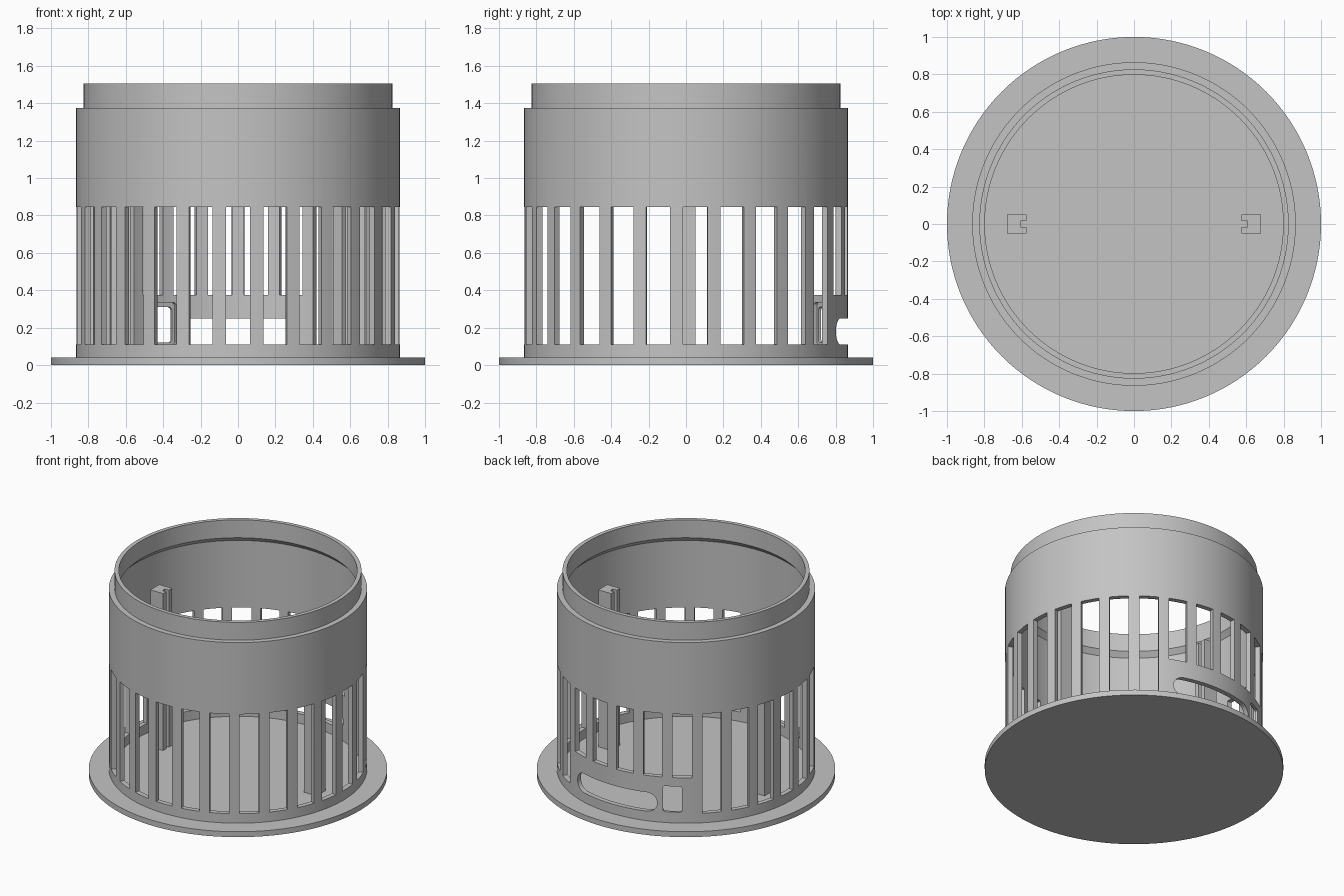
import bpy, bmesh, math
from mathutils import Matrix, Vector

cube = bpy.data.objects.get("Cube")
if cube:
    bpy.data.objects.remove(cube, do_unlink=True)

GREY = (0.55, 0.55, 0.55, 1.0)
mat = bpy.data.materials.new("plain_grey")
mat.use_nodes = True
mat.diffuse_color = GREY
mat.node_tree.nodes["Principled BSDF"].inputs["Base Color"].default_value = GREY


def make_object(name, bm):
    bmesh.ops.recalc_face_normals(bm, faces=bm.faces)
    mesh = bpy.data.meshes.new(name)
    bm.to_mesh(mesh)
    bm.free()
    obj = bpy.data.objects.new(name, mesh)
    obj.data.materials.append(mat)
    bpy.context.collection.objects.link(obj)
    return obj


def activate(obj):
    bpy.ops.object.select_all(action="DESELECT")
    obj.select_set(True)
    bpy.context.view_layer.objects.active = obj


def extrude(bm, points, direction):
    """Closed prism from a flat outline; returns its vertices."""
    face = bm.faces.new([bm.verts.new(p) for p in points])
    moved = bmesh.ops.extrude_face_region(bm, geom=[face], use_keep_orig=True)["geom"]
    top = [v for v in moved if isinstance(v, bmesh.types.BMVert)]
    bmesh.ops.translate(bm, verts=top, vec=direction)
    return list(face.verts) + top


def add_opening(bm, width, z0, z1, radius, near, far, angle):
    """Rounded rectangle pushed outward through the wall, turned about z."""
    cx, cz, hh = width / 2 - radius, (z0 + z1) / 2, (z1 - z0) / 2 - radius
    steps = 8 if radius else 0
    points = []
    for q, (sx, sz) in enumerate([(1, 1), (-1, 1), (-1, -1), (1, -1)]):
        for i in range(steps + 1):
            a = math.pi / 2 * (q + (i / steps if steps else 0))
            points.append((sx * cx + radius * math.cos(a), near,
                           cz + sz * hh + radius * math.sin(a)))
    verts = extrude(bm, points, Vector((0, far - near, 0)))
    bmesh.ops.rotate(bm, verts=verts, cent=(0, 0, 0),
                     matrix=Matrix.Rotation(math.radians(angle), 3, "Z"))


def cut(target, bm):
    cutter = make_object("cutter", bm)
    cutter.hide_render = True
    mod = target.modifiers.new("openings", "BOOLEAN")
    mod.operation = "DIFFERENCE"
    mod.solver = "EXACT"
    mod.object = cutter
    activate(target)
    bpy.ops.object.modifier_apply(modifier=mod.name)
    bpy.data.objects.remove(cutter, do_unlink=True)


def smooth(obj):
    activate(obj)
    bpy.ops.object.shade_smooth_by_angle(angle=math.radians(25))


# Base disc
bm = bmesh.new()
bmesh.ops.create_cone(bm, cap_ends=True, segments=128, radius1=1, radius2=1, depth=0.04,
                      matrix=Matrix.Translation((0, 0, 0.02)))
smooth(make_object("base_disc", bm))

# Wall with stepped neck and a sloped ledge inside
profile = [(0.865, 0.03), (0.865, 1.375), (0.827, 1.375), (0.827, 1.507),
           (0.798, 1.507), (0.798, 1.375), (0.83, 1.34), (0.83, 0.03)]
bm = bmesh.new()
SEG = 128
rings = [[bm.verts.new((r * math.cos(t), r * math.sin(t), z)) for r, z in profile]
         for t in (2 * math.pi * i / SEG for i in range(SEG))]
n = len(profile)
for i in range(SEG):
    a, b = rings[i], rings[(i + 1) % SEG]
    for j in range(n):
        k = (j + 1) % n
        bm.faces.new((a[j], b[j], b[k], a[k]))
wall = make_object("slotted_wall", bm)

# Ring of tall slots, shorter above the rear openings, plus the long rear slot
SLOTS = 27
bm = bmesh.new()
for k in range(SLOTS):
    bottom = 0.375 if k in (0, 1, 2, SLOTS - 1, SLOTS - 2) else 0.11
    add_opening(bm, 0.13, bottom, 0.845, 0, 0.72, 0.95, (k + 0.5) * 360 / SLOTS)
add_opening(bm, 0.65, 0.11, 0.25, 0.069, 0.6, 0.98, 0)
cut(wall, bm)

# Small rear window with a wider shallow pocket on the inside
for width, z0, z1, far in [(0.13, 0.12, 0.31, 0.95), (0.16, 0.105, 0.335, 0.846)]:
    bm = bmesh.new()
    add_opening(bm, width, z0, z1, 0.018, 0.7, far, 29)
    cut(wall, bm)
smooth(wall)

# Pair of inner posts with a groove facing the middle
for name, s in [("left_post", 1), ("right_post", -1)]:
    outline = [(0.68, -0.052), (0.68, 0.052), (0.575, 0.052), (0.575, 0.015),
               (0.608, 0.015), (0.608, -0.015), (0.575, -0.015), (0.575, -0.052)]
    bm = bmesh.new()
    extrude(bm, [(s * x, y, 0.03) for x, y in outline], Vector((0, 0, 1.17)))
    make_object(name, bm)
